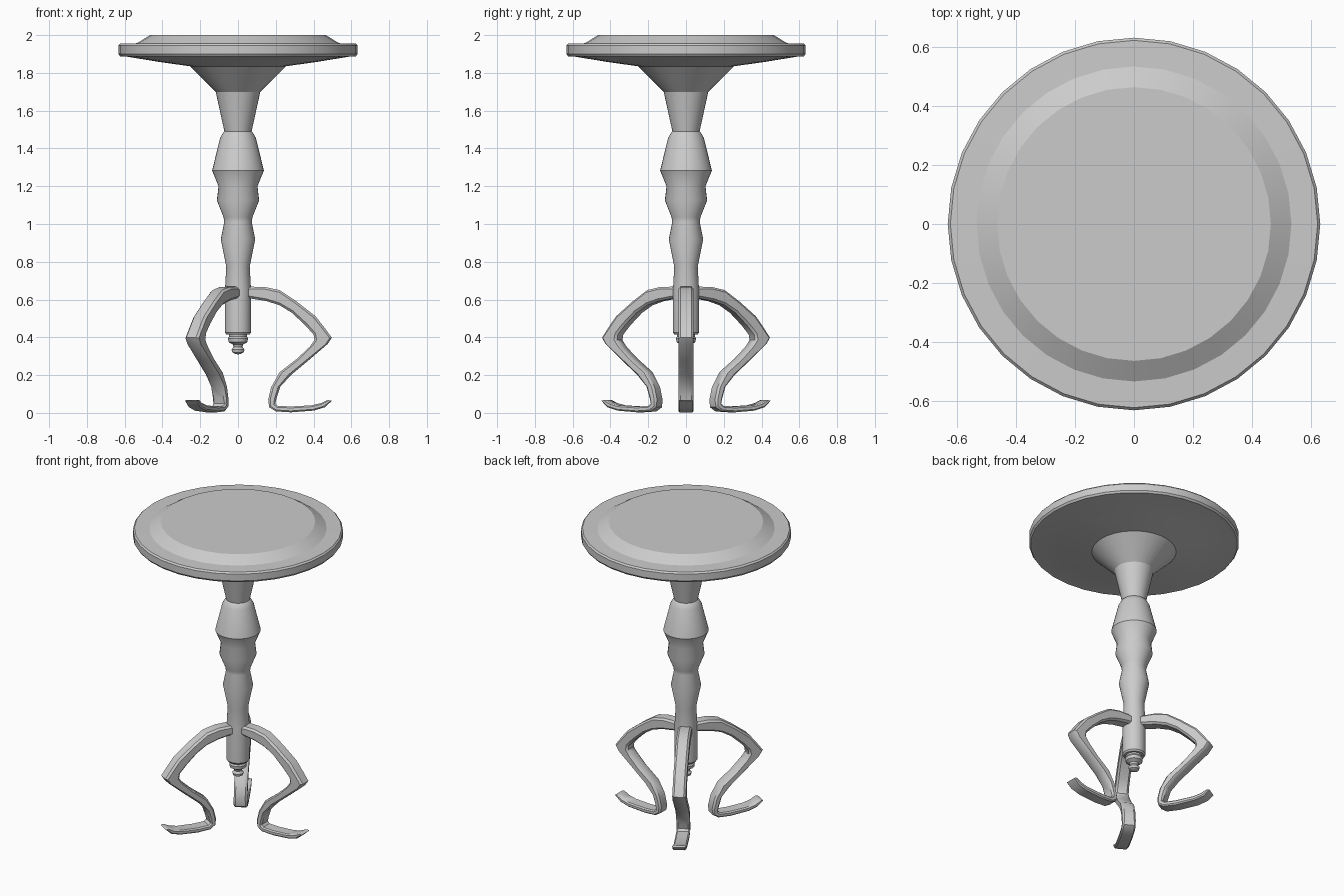
import bpy, bmesh, math
from mathutils import Vector


def finish(name, bm, angle=30):
    bmesh.ops.recalc_face_normals(bm, faces=bm.faces)
    mesh = bpy.data.meshes.new(name)
    bm.to_mesh(mesh)
    bm.free()
    ob = bpy.data.objects.new(name, mesh)
    bpy.context.collection.objects.link(ob)
    bpy.ops.object.select_all(action='DESELECT')
    ob.select_set(True)
    bpy.context.view_layer.objects.active = ob
    bpy.ops.object.shade_smooth_by_angle(angle=math.radians(angle))
    return ob


def loft(bm, rings):
    """Skin closed rings of points and cap both ends."""
    rows = [[bm.verts.new(p) for p in ring] for ring in rings]
    n = len(rows[0])
    for a, b in zip(rows, rows[1:]):
        for i in range(n):
            j = (i + 1) % n
            bm.faces.new((a[i], a[j], b[j], b[i]))
    bm.faces.new(rows[0])
    bm.faces.new(rows[-1])


def lathe(name, profile, sides=32):
    bm = bmesh.new()
    turn = [2 * math.pi * i / sides for i in range(sides)]
    loft(bm, [[(r * math.cos(t), r * math.sin(t), z) for t in turn]
              for r, z in profile])
    return finish(name, bm)


# Round top with raised panel and flared underside
lathe("table_top", [
    (0.465, 2.0), (0.535, 1.957), (0.624, 1.955), (0.633, 1.945),
    (0.633, 1.90), (0.624, 1.888), (0.60, 1.888), (0.43, 1.86),
    (0.254, 1.835), (0.118, 1.70)])

# Turned column
lathe("column", [
    (0.118, 1.70), (0.072, 1.49), (0.078, 1.485), (0.095, 1.455),
    (0.137, 1.283), (0.103, 1.20), (0.112, 1.125), (0.076, 1.035),
    (0.073, 1.01), (0.091, 0.918), (0.062, 0.775), (0.069, 0.65),
    (0.069, 0.425), (0.062, 0.415)])

# Drop finial below the column
lathe("finial", [
    (0.05, 0.43), (0.047, 0.405), (0.053, 0.395), (0.05, 0.375),
    (0.028, 0.362), (0.024, 0.35), (0.034, 0.335), (0.03, 0.32),
    (0.015, 0.312), (0.004, 0.31)])

# Cabriole leg: outer/upper edge and inner/lower edge points (x, z)
LEG = [
    (0.03, 0.66, 0.03, 0.61), (0.07, 0.668, 0.07, 0.605),
    (0.14, 0.667, 0.15, 0.592), (0.22, 0.65, 0.22, 0.57),
    (0.31, 0.59, 0.285, 0.53), (0.41, 0.512, 0.355, 0.465),
    (0.455, 0.455, 0.40, 0.415), (0.497, 0.398, 0.405, 0.385),
    (0.475, 0.365, 0.38, 0.35), (0.37, 0.275, 0.31, 0.285),
    (0.28, 0.20, 0.22, 0.215), (0.225, 0.14, 0.175, 0.135),
    (0.205, 0.08, 0.16, 0.07), (0.197, 0.05, 0.165, 0.03),
    (0.21, 0.037, 0.20, 0.008), (0.28, 0.034, 0.28, 0.003),
    (0.39, 0.04, 0.40, 0.012), (0.44, 0.052, 0.46, 0.03),
    (0.475, 0.068, 0.497, 0.064)]
HALF = 0.041


def section(ox, oz, ix, iz):
    """Rectangular section with chamfered corners."""
    o, i = Vector((ox, 0, oz)), Vector((ix, 0, iz))
    c = min(0.012, (o - i).length * 0.25)
    d = (i - o).normalized() * c
    w, v = Vector((0, HALF, 0)), Vector((0, HALF - c, 0))
    return [o + v, o + d + w, i - d + w, i + v,
            i - v, i - d - w, o + d - w, o - v]


for k in range(3):
    bm = bmesh.new()
    loft(bm, [section(*p) for p in LEG])
    leg = finish(f"leg_{k + 1}", bm, 40)
    leg.rotation_euler.z = math.radians(120 * k)
